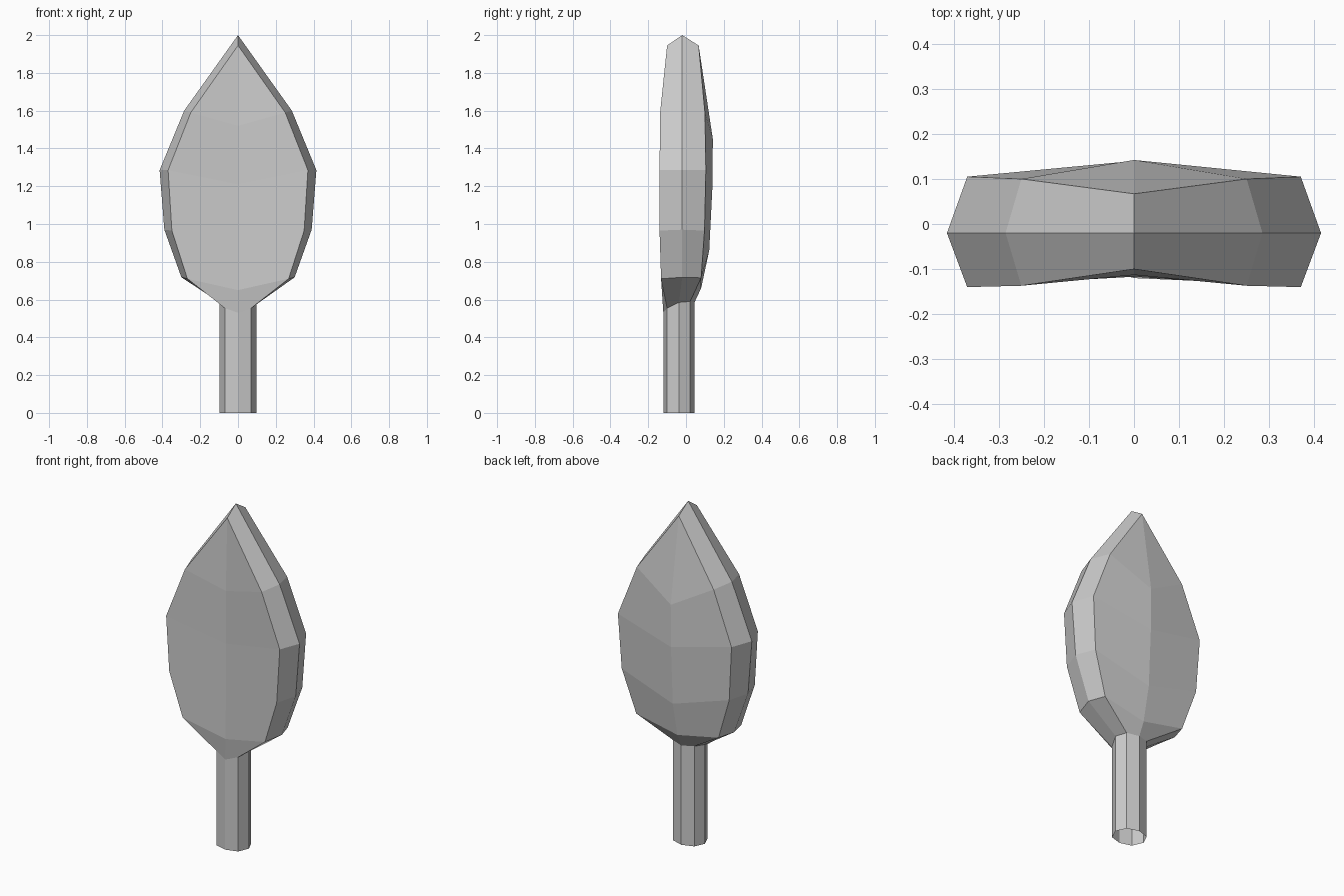
import bpy, bmesh

# Half cross-sections (x, y, z): front centre, front rim, side edge, back rim, back centre
stem_foot = [(0, -.12, 0), (.07, -.10, 0), (.097, -.037, 0), (.07, .022, 0), (0, .045, 0)]
sections = [
    stem_foot,
    [(0, -.12, .53), (.07, -.10, .555), (.097, -.037, .585), (.07, .022, .59), (0, .045, .585)],
    [(0, -.117, .65), (.268, -.132, .71), (.30, -.02, .718), (.268, .08, .715), (0, .08, .66)],
    [(0, -.113, .87), (.35, -.14, .965), (.39, -.02, .97), (.35, .098, .965), (0, .123, .86)],
    [(0, -.112, 1.21), (.37, -.14, 1.285), (.415, -.02, 1.285), (.37, .105, 1.285), (0, .14, 1.20)],
    [(0, -.113, 1.52), (.25, -.137, 1.59), (.285, -.02, 1.60), (.25, .10, 1.59), (0, .142, 1.45)],
    [(0, -.10, 1.945), (0, -.10, 1.945), (0, -.02, 2), (0, .067, 1.945), (0, .067, 1.945)],
]


def full_ring(bm, half):
    mirrored = [(-x, y, z) for x, y, z in half[3:0:-1]]
    return [bm.verts.new(p) for p in half + mirrored]


# Leaf-shaped crown flowing into an open eight-sided stem
bm = bmesh.new()
rings = [full_ring(bm, s) for s in sections]
for low, high in zip(rings, rings[1:]):
    for i in range(8):
        j = (i + 1) % 8
        bm.faces.new((low[i], low[j], high[j], high[i]))
# Close the tip by welding coincident points
bmesh.ops.remove_doubles(bm, verts=bm.verts, dist=0.0005)
bmesh.ops.recalc_face_normals(bm, faces=bm.faces)

mesh = bpy.data.meshes.new("leaf_and_stem")
bm.to_mesh(mesh)
bm.free()
bpy.context.collection.objects.link(bpy.data.objects.new("leaf_and_stem", mesh))
